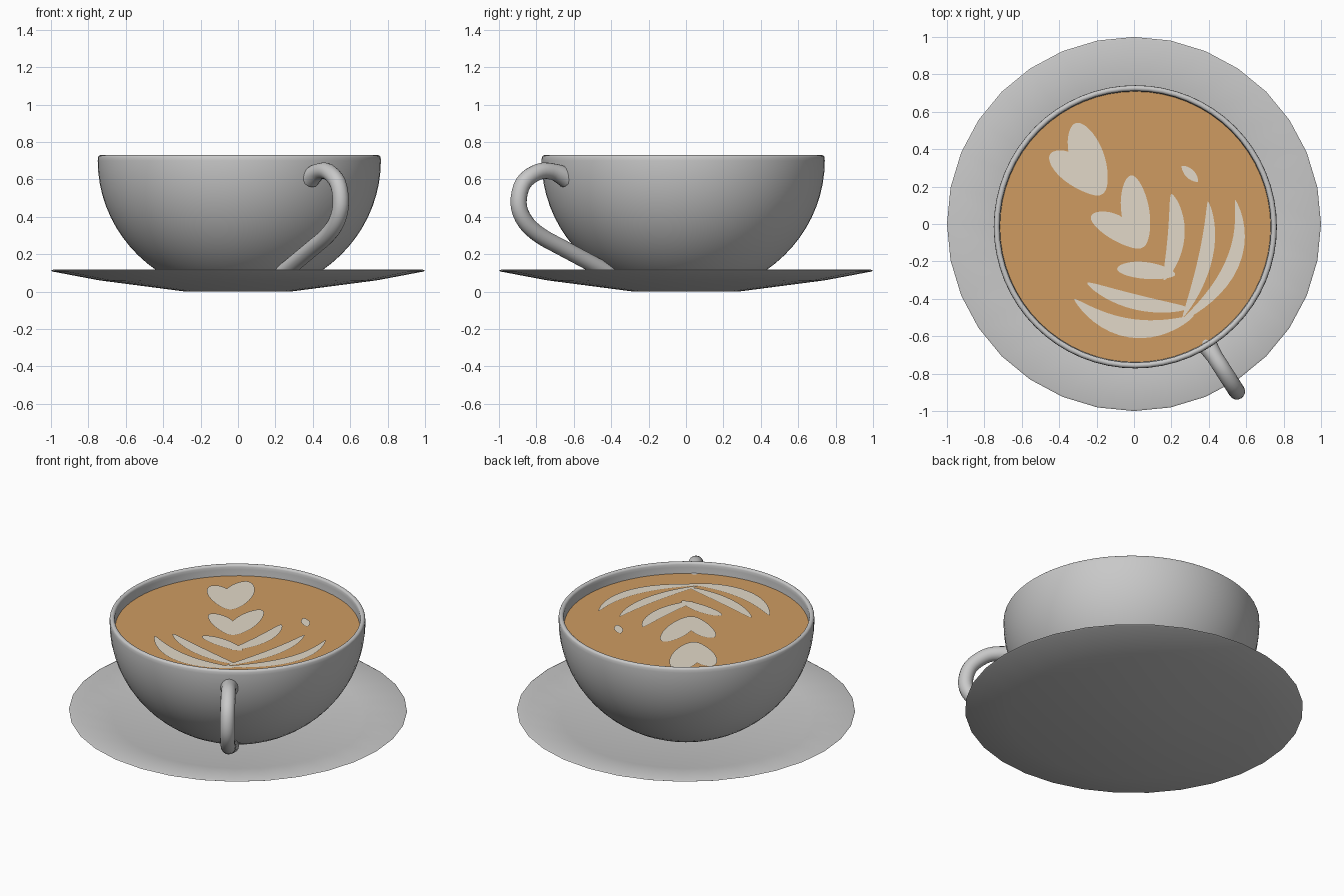
import bpy, bmesh, math
from mathutils import Vector

if "Cube" in bpy.data.objects:
    bpy.data.objects.remove(bpy.data.objects["Cube"])

CX, CY = 0.007, -0.015      # cup axis
COFFEE_Z = 0.66


def material(name, rgb):
    m = bpy.data.materials.new(name)
    m.diffuse_color = (*rgb, 1.0)
    m.use_nodes = True
    m.node_tree.nodes["Principled BSDF"].inputs["Base Color"].default_value = m.diffuse_color
    return m


ceramic = material("grey_ceramic", (0.58, 0.58, 0.58))
coffee_mat = material("coffee_brown", (0.62, 0.33, 0.12))
milk_mat = material("milk_cream", (0.76, 0.69, 0.58))


def add_object(name, bm, mat):
    me = bpy.data.meshes.new(name)
    bm.to_mesh(me)
    bm.free()
    me.materials.append(mat)
    ob = bpy.data.objects.new(name, me)
    bpy.context.collection.objects.link(ob)
    for o in bpy.context.selected_objects:
        o.select_set(False)
    ob.select_set(True)
    bpy.context.view_layer.objects.active = ob
    bpy.ops.object.shade_smooth_by_angle(angle=math.radians(50))
    return ob


def bridge(bm, rings):
    """Skin a list of vertex rings; a ring of one repeated vertex makes a tip."""
    for a, b in zip(rings, rings[1:]):
        for i in range(len(a)):
            j = (i + 1) % len(a)
            corners = list(dict.fromkeys((a[i], a[j], b[j], b[i])))
            if len(corners) > 2:
                bm.faces.new(corners)
    bmesh.ops.recalc_face_normals(bm, faces=bm.faces)


def lathe(name, profile, segs, mat, cx=0.0, cy=0.0):
    """Spin an (r, z) profile; r = 0 at both ends closes the solid."""
    bm = bmesh.new()
    rings = []
    for r, z in profile:
        if r == 0:
            rings.append([bm.verts.new((cx, cy, z))] * segs)
        else:
            angles = [2 * math.pi * i / segs for i in range(segs)]
            rings.append([bm.verts.new((cx + r * math.cos(a), cy + r * math.sin(a), z))
                          for a in angles])
    bridge(bm, rings)
    return add_object(name, bm, mat)


# saucer: shallow dish with a thin lip
lathe("saucer", [(0, 0), (0.28, 0), (0.74, 0.06), (0.99, 0.107), (1, 0.112), (0.99, 0.117),
                 (0.74, 0.077), (0.3, 0.022), (0, 0.02)], 32, ceramic)


# cup: round bowl with a rounded rim and an inner wall
def arc(r, h, a0, a1, z0, n):
    """Elliptical arc of (radius, height) points around the cup axis."""
    angles = [math.radians(a0 + (a1 - a0) * i / n) for i in range(n + 1)]
    return [(r * math.cos(a), z0 + h * math.sin(a)) for a in angles]


outer = arc(0.757, 0.723, -69, 0, 0.70, 14)
rim = [(0.741 + r, z) for r, z in arc(0.015, 0.015, 10, 170, 0.715, 6)]
inner = arc(0.726, 0.66, 0, -75, 0.70, 12)
lathe("cup", [(0, 0.025)] + outer + rim + inner + [(0, 0.06)], 64, ceramic, CX, CY)

# coffee surface
lathe("coffee", [(0, COFFEE_Z - 0.01), (0.724, COFFEE_Z - 0.01), (0.726, COFFEE_Z), (0, COFFEE_Z)],
      64, coffee_mat, CX, CY)


# handle: round tube in a vertical plane through the cup axis, smoothed from (y, z) points
def smooth_path(pts, steps=4):
    out = []
    for i in range(len(pts) - 1):
        p0, p1, p2, p3 = (pts[max(0, min(len(pts) - 1, i + k))] for k in (-1, 0, 1, 2))
        for t in (k / steps for k in range(steps)):
            out.append(0.5 * (2 * p1 + (p2 - p0) * t + (2 * p0 - 5 * p1 + 4 * p2 - p3) * t * t
                              + (3 * p1 - p0 - 3 * p2 + p3) * t ** 3))
    return out + [pts[-1]]


path = smooth_path([Vector((-0.023 - 0.64 * y, y, z)) for y, z in (
    (-0.64, 0.61), (-0.71, 0.641), (-0.79, 0.64), (-0.87, 0.58), (-0.895, 0.47),
    (-0.86, 0.375), (-0.78, 0.3), (-0.65, 0.228), (-0.4, 0.095))])
side = Vector((1, 0.64, 0)).normalized()
bm = bmesh.new()
rings = []
for i, p in enumerate(path):
    tangent = (path[min(i + 1, len(path) - 1)] - path[max(i - 1, 0)]).normalized()
    up = tangent.cross(side)
    rad = 0.044 + 0.012 * max(0, 1 - i / 4)      # flares where it meets the cup
    rings.append([bm.verts.new(p + rad * (side * math.cos(a) + up * math.sin(a)))
                  for a in (2 * math.pi * k / 16 for k in range(16))])
for end in (rings[0], rings[-1]):
    bm.faces.new(end)
bridge(bm, rings)
add_object("handle", bm, ceramic)


# milk art: flat curved strokes on the coffee (start, bend, end, width, bluntness)
def stroke(name, start, bend, end, width, blunt):
    a, b, c = Vector(start), Vector(bend), Vector(end)
    bm = bmesh.new()
    prev = None
    n = 20
    for i in range(n + 1):
        t = 0.5 - 0.5 * math.cos(math.pi * i / n)
        p = a * (1 - t) ** 2 + b * 2 * t * (1 - t) + c * t * t
        d = ((b - a) * (1 - t) + (c - b) * t).normalized()
        w = 0.5 * width * max(math.sin(math.pi * t), 0.001) ** blunt
        off = Vector((-d.y, d.x)) * w
        pair = [bm.verts.new((*(p + s * off), COFFEE_Z + 0.004)) for s in (1, -1)]
        if prev:
            bm.faces.new((prev[0], prev[1], pair[1], pair[0]))
        prev = pair
    add_object(name, bm, milk_mat)


for args in (
    ("milk_heart_top_right", (-0.31, 0.54), (-0.26, 0.36), (-0.17, 0.16), 0.18, 0.5),
    ("milk_heart_top_left", (-0.45, 0.37), (-0.33, 0.31), (-0.17, 0.16), 0.15, 0.5),
    ("milk_heart_middle_right", (-0.015, 0.26), (0, 0.06), (0.045, -0.125), 0.15, 0.5),
    ("milk_heart_middle_left", (-0.23, 0.04), (-0.09, 0), (0.045, -0.125), 0.13, 0.5),
    ("milk_leaf_small_right", (0.2, 0.16), (0.27, -0.065), (0.16, -0.3), 0.09, 0.6),
    ("milk_leaf_small_left", (-0.09, -0.24), (0.04, -0.24), (0.22, -0.27), 0.09, 0.5),
    ("milk_leaf_inner_right", (0.395, 0.12), (0.44, -0.155), (0.26, -0.5), 0.075, 0.7),
    ("milk_leaf_inner_left", (-0.25, -0.315), (-0.01, -0.45), (0.29, -0.45), 0.08, 0.6),
    ("milk_leaf_outer_right", (0.54, 0.13), (0.65, -0.24), (0.25, -0.52), 0.075, 0.7),
    ("milk_leaf_outer_left", (-0.32, -0.4), (-0.03, -0.67), (0.32, -0.49), 0.1, 0.7),
    ("milk_drop", (0.255, 0.31), (0.3, 0.27), (0.342, 0.225), 0.05, 0.7),
):
    stroke(*args)
